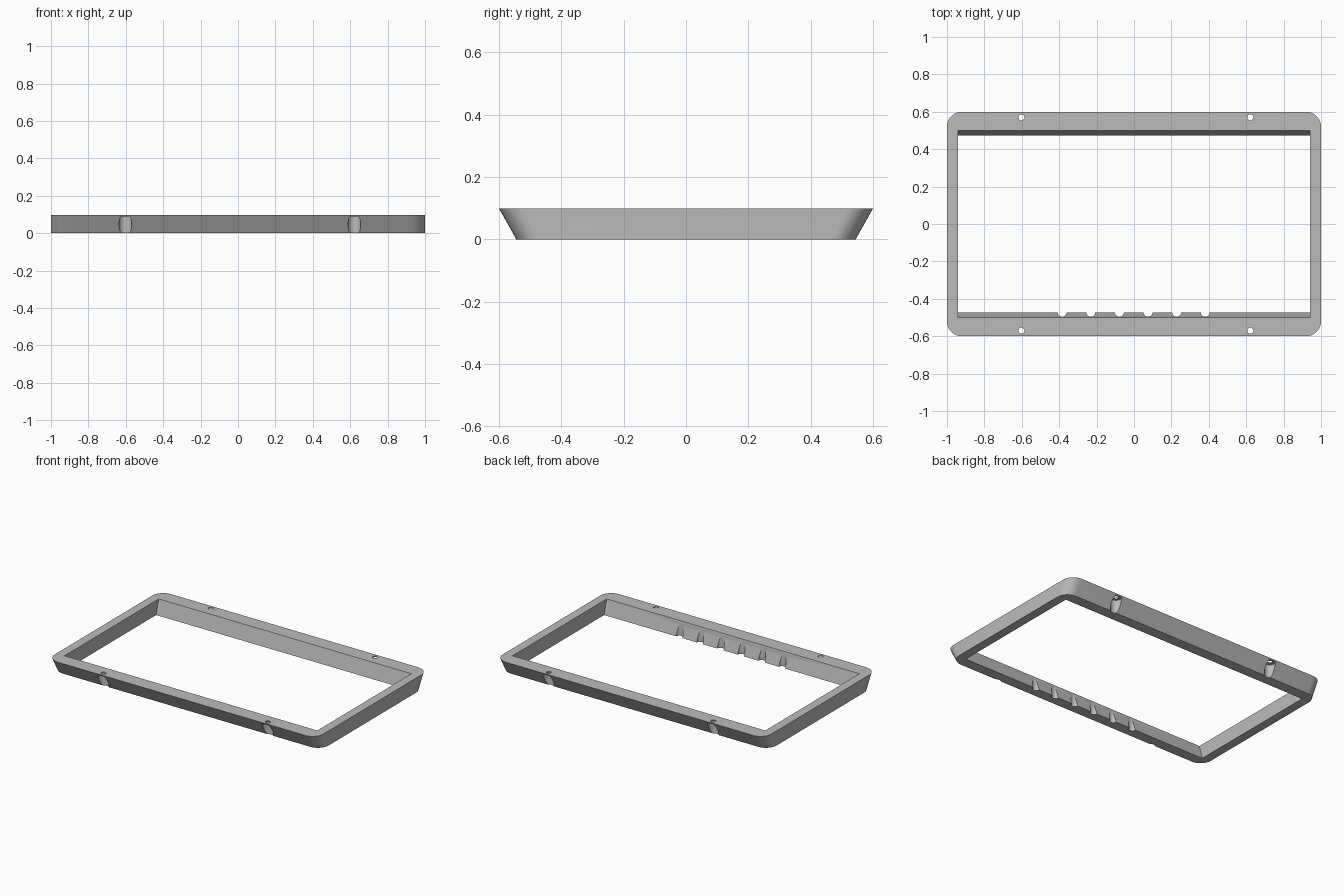
import bpy, bmesh, math

H = 0.098        # frame height
LEAN = 0.055     # how far front and back walls lean in at the base

old = bpy.data.objects.get("Cube")
if old:
    bpy.data.objects.remove(old, do_unlink=True)

grey = bpy.data.materials.new("plain grey")
grey.use_nodes = True
colour = (0.5, 0.5, 0.5, 1)
grey.diffuse_color = colour
grey.node_tree.nodes["Principled BSDF"].inputs["Base Color"].default_value = colour


def outline(hx, hy, r, steps):
    """Rectangle outline with rounded (or sharp, r = 0) corners."""
    pts = []
    for k, (sx, sy) in enumerate(((1, 1), (-1, 1), (-1, -1), (1, -1))):
        for i in range(steps + 1):
            a = math.pi / 2 * (k + (i / steps if steps else 0))
            pts.append((sx * (hx - r) + r * math.cos(a), sy * (hy - r) + r * math.sin(a)))
    return pts


def leaning_block(name, hx, hy, r, steps, z0, z1):
    """Block whose front and back lean inwards towards the base."""
    bm = bmesh.new()
    rings = []
    for z in (z0, z1):
        shift = LEAN * (1 - z / H)
        rings.append([bm.verts.new((x, y - math.copysign(shift, y), z))
                      for x, y in outline(hx, hy, r, steps)])
    low, high = rings
    bm.faces.new(low[::-1])
    bm.faces.new(high)
    for i in range(len(low)):
        j = (i + 1) % len(low)
        bm.faces.new((low[i], low[j], high[j], high[i]))
    bmesh.ops.recalc_face_normals(bm, faces=bm.faces)
    mesh = bpy.data.meshes.new(name)
    bm.to_mesh(mesh)
    bm.free()
    obj = bpy.data.objects.new(name, mesh)
    bpy.context.collection.objects.link(obj)
    obj.data.materials.append(grey)
    return obj


def cylinder(name, x, y, r, z0, z1):
    bpy.ops.mesh.primitive_cylinder_add(vertices=32, radius=r, depth=z1 - z0,
                                        location=(x, y, (z0 + z1) / 2))
    obj = bpy.context.object
    obj.name = name
    obj.data.materials.append(grey)
    return obj


def cut(target, cutter):
    """Subtract the cutter, then discard it."""
    mod = target.modifiers.new("cut", 'BOOLEAN')
    mod.operation = 'DIFFERENCE'
    mod.solver = 'EXACT'
    mod.object = cutter
    bpy.context.view_layer.objects.active = target
    bpy.ops.object.modifier_apply(modifier=mod.name)
    bpy.data.objects.remove(cutter, do_unlink=True)


# Frame with rounded outer corners and a sharp-cornered opening
frame = leaning_block("frame", 1.0, 0.6, 0.08, 10, 0, H)
cut(frame, leaning_block("opening_cutter", 0.94, 0.542, 0, 0, -0.05, H + 0.05))

# Screw holes with wide pockets that break through the leaning walls
for x in (-0.602, 0.622):
    for y in (-0.57, 0.57):
        cut(frame, cylinder("pocket_cutter", x, y, 0.034, -0.05, 0.09))
        cut(frame, cylinder("screw_cutter", x, y, 0.016, 0.05, H + 0.05))

# Shallow notches along the front wall's inner lower edge
for i in range(6):
    cut(frame, cylinder("notch_cutter", -0.384 + 0.153 * i, -0.472, 0.024, -0.05, H + 0.05))

# Smooth the round corners and holes, keep the edges crisp
bpy.ops.object.select_all(action='DESELECT')
frame.select_set(True)
bpy.context.view_layer.objects.active = frame
bpy.ops.object.shade_smooth_by_angle(angle=math.radians(30))
